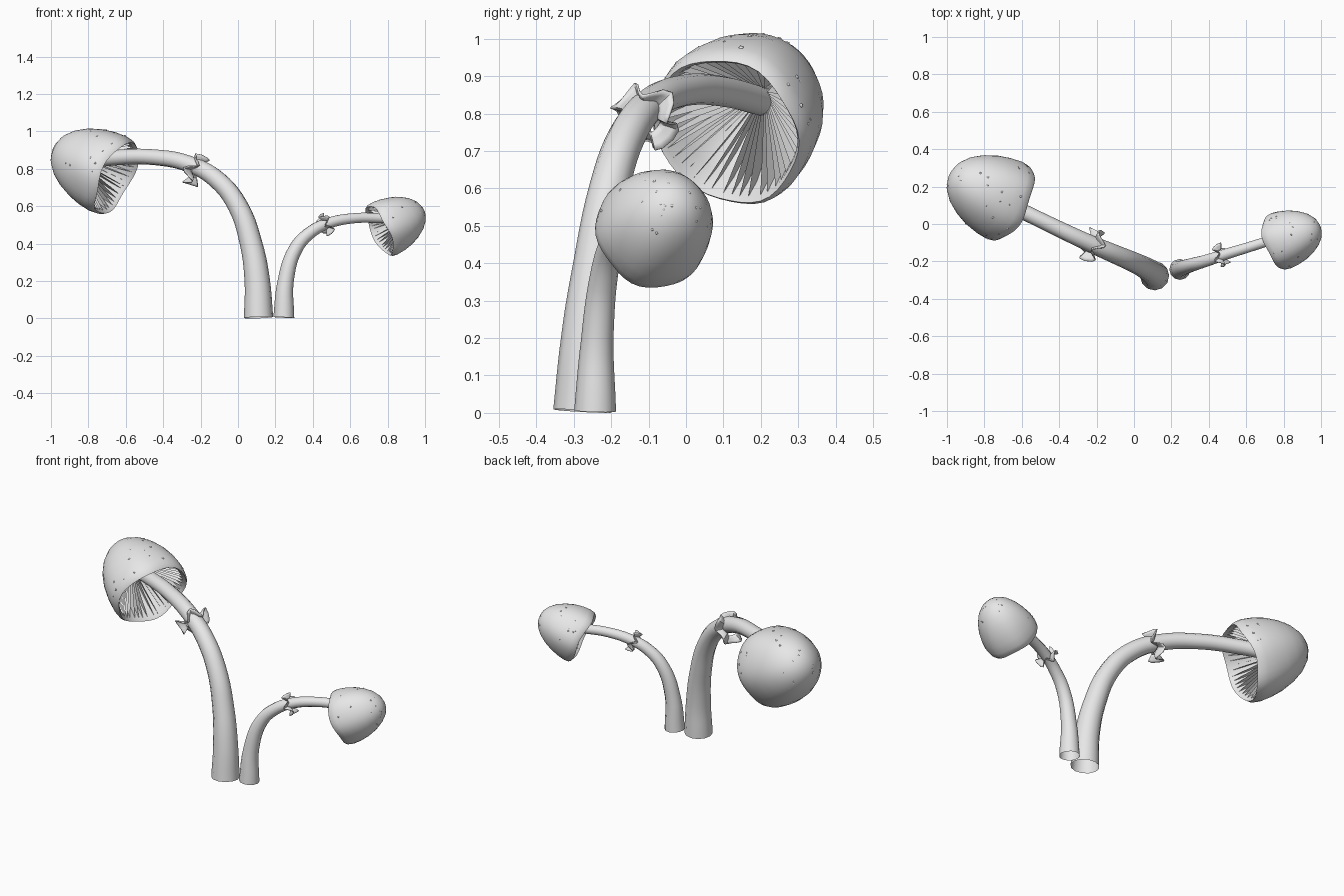
import bpy, bmesh, math, random
from mathutils import Vector

random.seed(4)
if "Cube" in bpy.data.objects:
    bpy.data.objects.remove(bpy.data.objects["Cube"], do_unlink=True)

gray = bpy.data.materials.new("pale gray")
gray.use_nodes = True
gray.diffuse_color = (0.8, 0.8, 0.8, 1)
gray.node_tree.nodes["Principled BSDF"].inputs["Base Color"].default_value = (0.8, 0.8, 0.8, 1)


def finish(bm, name, angle=50):
    mesh = bpy.data.meshes.new(name)
    bm.to_mesh(mesh)
    bm.free()
    mesh.materials.append(gray)
    obj = bpy.data.objects.new(name, mesh)
    bpy.context.collection.objects.link(obj)
    select(obj)
    bpy.ops.object.shade_smooth_by_angle(angle=math.radians(angle))
    return obj


def select(obj):
    bpy.ops.object.select_all(action='DESELECT')
    obj.select_set(True)
    bpy.context.view_layer.objects.active = obj


def place(obj, center, axis, scale):
    obj.rotation_mode = 'QUATERNION'
    obj.rotation_quaternion = Vector(axis).to_track_quat('Z', 'Y')
    obj.location = center
    obj.scale = (scale,) * 3


def polar(r, a, h):
    return Vector((r * math.cos(a), r * math.sin(a), h))


# Tapered curved stem, open at the foot; each point is x, y, z, radius
def stem(name, points):
    curve = bpy.data.curves.new(name, 'CURVE')
    curve.dimensions = '3D'
    curve.bevel_depth = 1
    curve.bevel_resolution = 4
    curve.resolution_u = 5
    spline = curve.splines.new('BEZIER')
    spline.bezier_points.add(len(points) - 1)
    for bp, (x, y, z, r) in zip(spline.bezier_points, points):
        bp.co = (x, y, z)
        bp.radius = r
        bp.handle_left_type = bp.handle_right_type = 'AUTO'
    curve.materials.append(gray)
    obj = bpy.data.objects.new(name, curve)
    bpy.context.collection.objects.link(obj)
    select(obj)
    bpy.ops.object.convert(target='MESH')
    bpy.ops.object.shade_smooth_by_angle(angle=math.radians(50))


# Cap profile as radius, height along the axis
OUTER = [(.208, -.006), (.219, .01), (.224, .05), (.218, .11), (.202, .18),
         (.174, .25), (.137, .31), (.092, .355), (.045, .38)]
INNER = [(.198, .008), (.182, .08), (.145, .16), (.09, .22), (.03, .25)]
SIDES = 40


def wavy(r, a, h):
    fade = max(0, 1 - h / .38)
    r *= 1 + .014 * fade * math.sin(6 * a + 1) + .01 * math.sin(3 * a + 9 * h)
    return polar(r, a, h + .008 * fade ** 3 * math.sin(4 * a))


def cap(name, center, axis, scale):
    bm = bmesh.new()
    rings = [[bm.verts.new(wavy(r, i * math.tau / SIDES, h)) for i in range(SIDES)]
             for r, h in INNER[::-1] + OUTER]
    for low, high in zip(rings, rings[1:]):
        for i in range(SIDES):
            j = (i + 1) % SIDES
            bm.faces.new((low[i], low[j], high[j], high[i]))
    for ring, h in ((rings[0], .252), (rings[-1], .386)):
        tip = bm.verts.new((0, 0, h))
        for i in range(SIDES):
            bm.faces.new((ring[i], ring[(i + 1) % SIDES], tip))
    bmesh.ops.recalc_face_normals(bm, faces=bm.faces)
    place(finish(bm, name + "_cap", 60), center, axis, scale)

    # Thin radial gills under the cap
    bm = bmesh.new()
    free_edge = [(.04, .205), (.115, .112)]
    for i in range(44):
        a = i * math.tau / 44 + random.uniform(-.03, .03)
        bm.faces.new([bm.verts.new(wavy(r, a, h)) for r, h in INNER + free_edge])
    place(finish(bm, name + "_gills"), center, axis, scale)

    # Small sunken warts scattered over the upper side
    turn = Vector(axis).to_track_quat('Z', 'Y')
    bm = bmesh.new()
    count = 0
    while count < 38:
        a = random.uniform(0, math.tau)
        k = random.uniform(1.5, len(OUTER) - 1.01)
        p, q = OUTER[int(k)], OUTER[int(k) + 1]
        f = k - int(k)
        spot = wavy(p[0] + (q[0] - p[0]) * f, a, p[1] + (q[1] - p[1]) * f)
        if (turn @ (spot - Vector((0, 0, .16)))).z < -.05:
            continue
        new = bmesh.ops.create_icosphere(bm, subdivisions=1, radius=random.uniform(.004, .008))
        bmesh.ops.translate(bm, verts=new["verts"], vec=spot * .988)
        count += 1
    place(finish(bm, name + "_warts"), center, axis, scale)


# Ragged zigzag frill around the stem
def frill(name, center, axis, scale):
    bm = bmesh.new()
    n = 30
    rings = []
    for k in range(4):
        t = k / 3
        ring = []
        for i in range(n):
            a = i * math.tau / n
            r = .042 + t * (.046 + .008 * math.sin(5 * a + 1) + .005 * math.sin(3 * a + 1))
            h = .034 * (.3 + .7 * t) * math.sin(5 * a + 1.8)
            ring.append(bm.verts.new(polar(r, a, h)))
        rings.append(ring)
    for low, high in zip(rings, rings[1:]):
        for i in range(n):
            j = (i + 1) % n
            bm.faces.new((low[i], low[j], high[j], high[i]))
    obj = finish(bm, name + "_frill", 40)
    place(obj, center, axis, scale)
    solid = obj.modifiers.new("thickness", 'SOLIDIFY')
    solid.thickness = .006


# Large mushroom
stem("large_stem", [(.11, -.277, .005, .078), (.103, -.266, .2, .068), (.07, -.241, .4, .06),
                    (0, -.205, .6, .054), (-.11, -.158, .74, .05), (-.26, -.093, .825, .045),
                    (-.45, -.003, .862, .042), (-.65, .095, .86, .041), (-.86, .205, .832, .039)])
cap("large", (-.655, .11, .756), (-.83, .39, .4), 1)
frill("large", (-.22, -.11, .79), (-.8, .4, .45), 1)

# Small mushroom
stem("small_stem", [(.245, -.243, .005, .056), (.255, -.237, .2, .043), (.31, -.218, .375, .037),
                    (.39, -.195, .462, .033), (.48, -.165, .508, .03), (.61, -.125, .535, .028),
                    (.74, -.085, .537, .027), (.9, -.045, .525, .026)])
cap("small", (.76, -.1, .471), (.86, .31, .4), .69)
frill("small", (.465, -.17, .5), (.85, .3, .42), .68)
